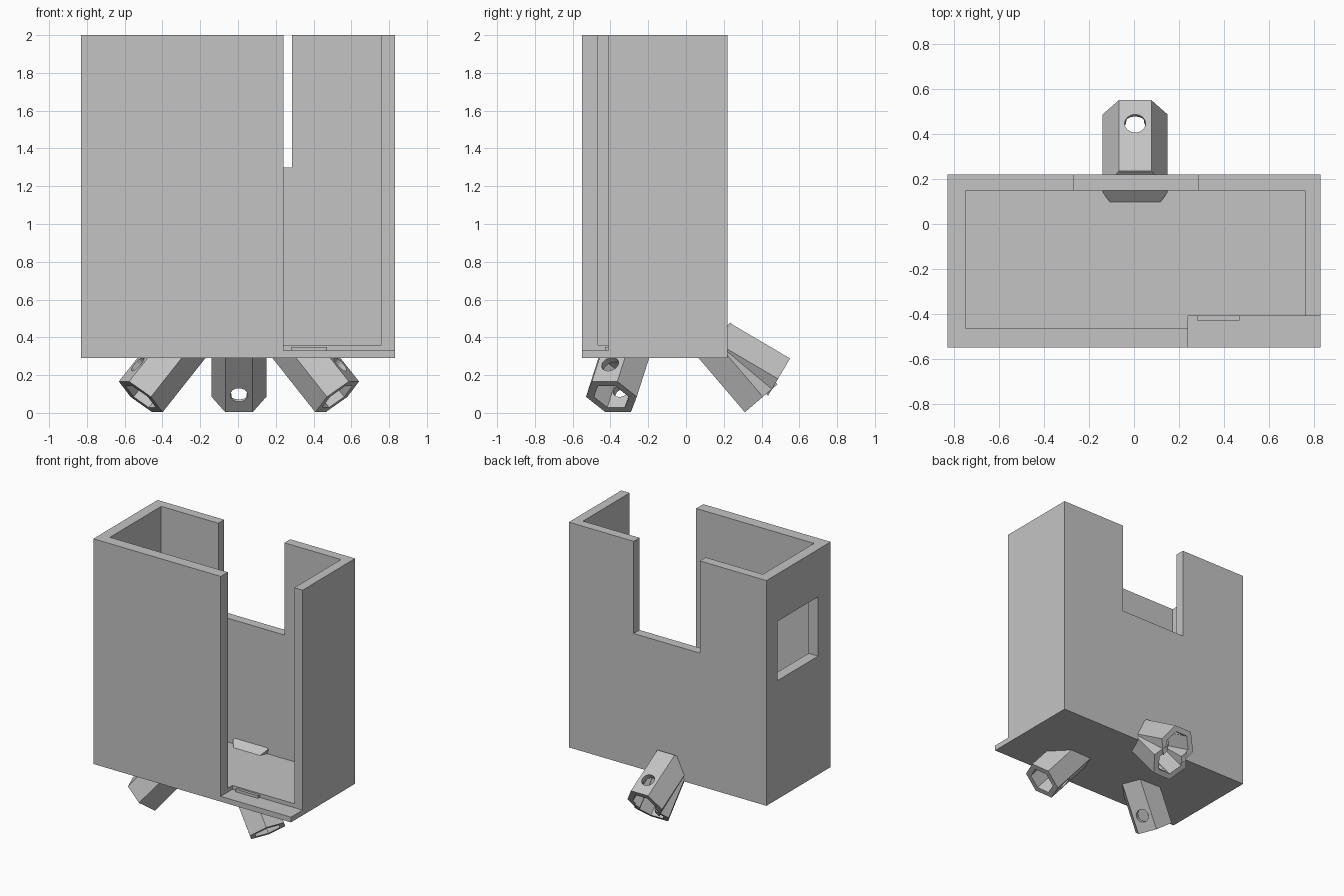
import bpy
import bmesh
from math import sin, cos, pi, radians
from mathutils import Matrix, Vector

cube = bpy.data.objects.get("Cube")
if cube:
    bpy.data.objects.remove(cube, do_unlink=True)

grey = bpy.data.materials.new("plain grey")
grey.use_nodes = True
colour = (0.55, 0.55, 0.55, 1)
grey.diffuse_color = colour
grey.node_tree.nodes["Principled BSDF"].inputs["Base Color"].default_value = colour


def make_object(name, bm):
    bmesh.ops.recalc_face_normals(bm, faces=bm.faces)
    mesh = bpy.data.meshes.new(name)
    bm.to_mesh(mesh)
    bm.free()
    mesh.materials.append(grey)
    obj = bpy.data.objects.new(name, mesh)
    bpy.context.scene.collection.objects.link(obj)
    return obj


def box(name, low, high):
    bm = bmesh.new()
    bmesh.ops.create_cube(bm, size=1)
    low, high = Vector(low), Vector(high)
    for v in bm.verts:
        v.co = (low + high) / 2 + v.co * (high - low)
    return make_object(name, bm)


def prism(name, sides, radius, z0, z1, matrix):
    bm = bmesh.new()
    rings = [[bm.verts.new(matrix @ Vector((radius * cos(2 * pi * k / sides),
                                            radius * sin(2 * pi * k / sides), z)))
              for k in range(sides)] for z in (z0, z1)]
    for ring in rings:
        bm.faces.new(ring)
    for k in range(sides):
        n = (k + 1) % sides
        bm.faces.new((rings[0][k], rings[0][n], rings[1][n], rings[1][k]))
    return make_object(name, bm)


def combine(target, tool, operation="DIFFERENCE"):
    tool.hide_render = True
    mod = target.modifiers.new("cut", "BOOLEAN")
    mod.solver = "EXACT"
    mod.operation = operation
    mod.object = tool
    bpy.context.view_layer.objects.active = target
    bpy.ops.object.modifier_apply(modifier=mod.name)
    bpy.data.objects.remove(tool, do_unlink=True)


def socket_frame(mouth, azimuth, pitch):
    """Local z runs up the tube from its mouth, local y out of its upper flat."""
    a, p = radians(azimuth), radians(pitch)
    flat = Vector((cos(a), sin(a), 0))
    z = -flat * cos(p) + Vector((0, 0, sin(p)))
    y = flat * sin(p) + Vector((0, 0, cos(p)))
    rotation = Matrix((y.cross(z), y, z)).transposed().to_4x4()
    return Matrix.Translation(mouth) @ rotation


def hollow(target, frame):
    # hexagonal bore and a round screw hole through the upper and lower flats
    combine(target, prism("bore", 6, 0.1, -0.05, 0.25, frame))
    drill = frame @ Matrix.Translation((0, 0, 0.12)) @ Matrix.Rotation(pi / 2, 4, "X")
    combine(target, prism("drill", 16, 0.047, -0.2, 0.2, drill))


# Open-topped case
case = box("case", (-0.83, -0.55, 0.29), (0.83, 0.22, 2))
cuts = {
    "cavity": ((-0.75, -0.465, 0.36), (0.76, 0.15, 3)),
    "back_slot": ((-0.27, 0, 1.3), (0.285, 1, 3)),
    "front_opening": ((0.24, -1, 0.33), (1, -0.41, 3)),
    "side_window": ((-1, -0.4, 1.19), (-0.6, 0.085, 1.64)),
}
for name, (low, high) in cuts.items():
    combine(case, box(name, low, high))

# Small catch on the front ledge
box("ledge_catch", (0.28, -0.43, 0.325), (0.47, -0.405, 0.35))

# Two front leg sockets, trimmed inside the floor
for name, x, azimuth in (("right", -0.515, 202), ("left", 0.525, -22)):
    frame = socket_frame((x, -0.395, 0.085), azimuth, 49.5)
    socket = prism("front_" + name + "_leg_socket", 6, 0.145, 0, 0.45, frame)
    hollow(socket, frame)
    combine(socket, box("trim", (-1, -1, 0.32), (1, 1, 1)))

# Double back leg socket: a low and a raised tube joined together
low_frame = socket_frame((0.005, 0.407, 0.085), 90, 49.5)
high_frame = socket_frame((0.005, 0.487, 0.18), 90, 30.5)
back = prism("back_leg_socket", 6, 0.145, 0, 0.41, low_frame)
combine(back, prism("raised_tube", 6, 0.145, 0, 0.37, high_frame), "UNION")
for frame in (low_frame, high_frame):
    hollow(back, frame)
